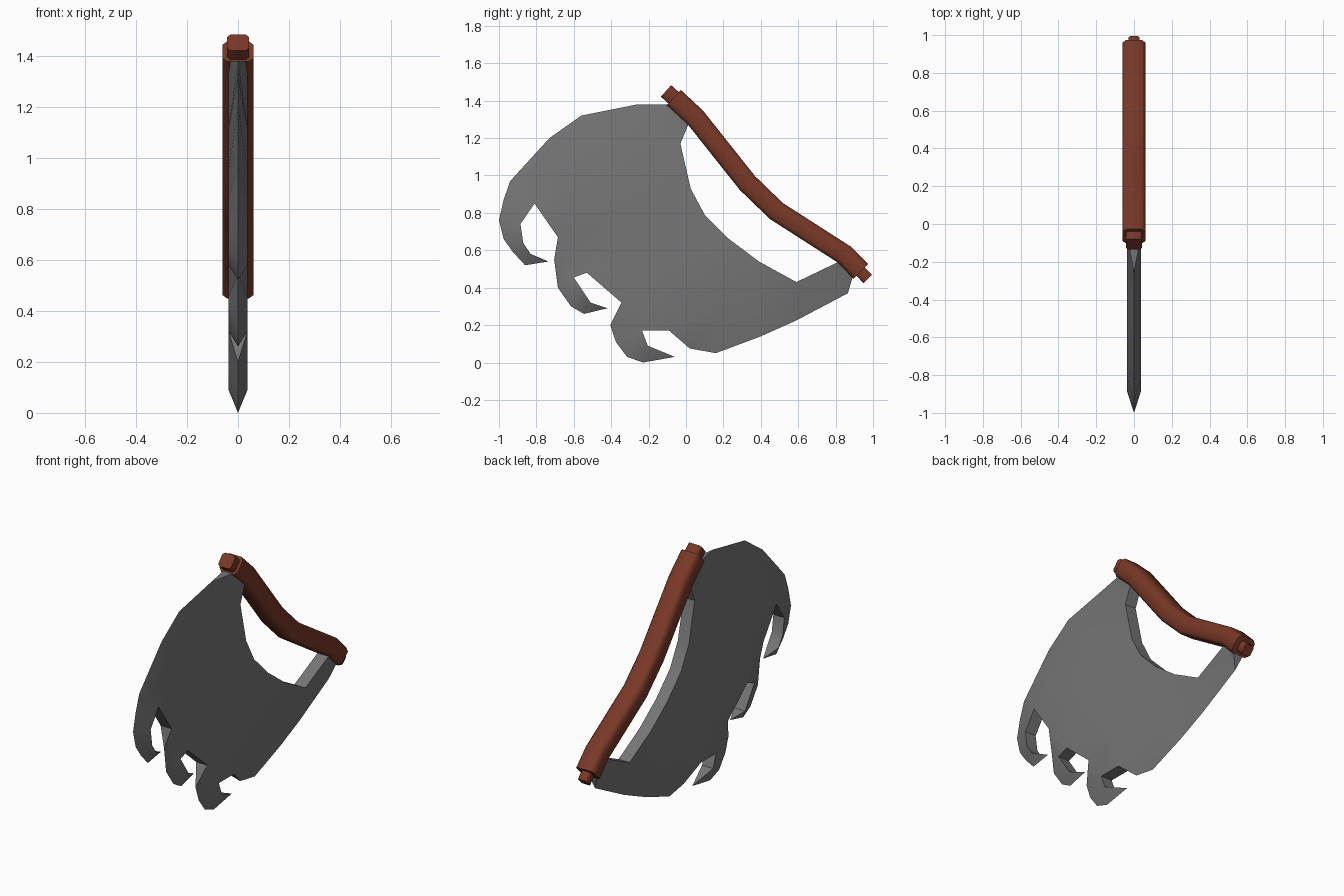
import bpy, bmesh, math
from mathutils import Vector
from mathutils.geometry import delaunay_2d_cdt

if "Cube" in bpy.data.objects:
    bpy.data.objects.remove(bpy.data.objects["Cube"])


def material(name, rgb):
    m = bpy.data.materials.new(name)
    m.diffuse_color = (*rgb, 1)
    m.use_nodes = True
    m.node_tree.nodes["Principled BSDF"].inputs["Base Color"].default_value = m.diffuse_color
    return m


steel = material("dark steel", (0.18, 0.18, 0.18))
wood = material("red brown wood", (0.19, 0.04, 0.02))


def finish(bm, name, mat, angle):
    bmesh.ops.recalc_face_normals(bm, faces=bm.faces[:])
    me = bpy.data.meshes.new(name)
    bm.to_mesh(me)
    bm.free()
    me.materials.append(mat)
    ob = bpy.data.objects.new(name, me)
    bpy.context.collection.objects.link(ob)
    bpy.ops.object.select_all(action='DESELECT')
    ob.select_set(True)
    bpy.context.view_layer.objects.active = ob
    bpy.ops.object.shade_smooth_by_angle(angle=math.radians(angle))
    return ob


# Blade outline in (y, z): runs of honed (knife edge) and thick (square edge) points
T = 0.037
runs = [
    (0, [(-.26, 1.38), (-.56, 1.32), (-.73, 1.20), (-.94, .97), (-.975, .87), (-1, .76),
         (-.975, .66), (-.925, .59), (-.86, .52), (-.735, .54)]),
    (T, [(-.83, .58), (-.87, .64), (-.885, .74), (-.81, .85), (-.685, .67)]),
    (0, [(-.705, .55), (-.685, .40), (-.615, .30), (-.545, .26), (-.42, .29)]),
    (T, [(-.51, .32), (-.60, .455), (-.53, .48), (-.345, .32)]),
    (0, [(-.405, .20), (-.375, .11), (-.315, .03), (-.23, 0), (-.06, .03)]),
    (T, [(-.205, .09), (-.235, .17), (-.09, .17)]),
    (0, [(.02, .075), (.16, .05), (.40, .14), (.59, .225), (.865, .37)]),
    (T, [(.895, .47), (.83, .545), (.59, .43), (.39, .54), (.23, .66), (.10, .79),
         (.025, .93), (-.03, 1.17), (.02, 1.29), (-.06, 1.38)]),
]
outline = [(p, t) for t, pts in runs for p in pts]
n = len(outline)
core = [(-.65, .95), (-.35, 1.12), (-.4, .75), (-.15, .45), (.2, .3)]
points = outline + [(p, T) for p in core]

bm = bmesh.new()
right = [bm.verts.new((t, *p)) for p, t in points]
left = [bm.verts.new((-t, *p)) if t else right[i] for i, (p, t) in enumerate(points)]
cdt = delaunay_2d_cdt([Vector(p) for p, t in points],
                      [(i, (i + 1) % n) for i in range(n)], [], 1, 1e-5)
for tri in cdt[2]:
    ids = [cdt[3][i][0] for i in tri]
    for side in (right, left):
        vs = [side[i] for i in ids]
        if not bm.faces.get(vs):
            bm.faces.new(vs)
# Square rim between the two sides
for i in range(n):
    j = (i + 1) % n
    loop = list(dict.fromkeys([right[i], right[j], left[j], left[i]]))
    if len(loop) > 2:
        bm.faces.new(loop)
finish(bm, "clawed_blade", steel, 35)


def bar(name, path, hx, hn, chamfer):
    """Chamfered square section swept along a path in the y-z plane."""
    pts = [Vector((0, *p)) for p in path]
    a, b, c = hx, hn, chamfer
    section = [(a, b - c), (a - c, b), (c - a, b), (-a, b - c),
               (-a, c - b), (c - a, -b), (a - c, -b), (a, c - b)]
    bm = bmesh.new()
    rings = []
    for i, p in enumerate(pts):
        d0 = (p - pts[max(i - 1, 0)]).normalized()
        d1 = (pts[min(i + 1, len(pts) - 1)] - p).normalized()
        d = (d0 + d1).normalized()
        nrm = Vector((0, -d.z, d.y))
        rings.append([bm.verts.new(p + Vector((x, 0, 0)) + nrm * h) for x, h in section])
    for r, s in zip(rings, rings[1:]):
        for k in range(8):
            bm.faces.new((r[k], r[k - 1], s[k - 1], s[k]))
    bm.faces.new(rings[0])
    bm.faces.new(rings[-1])
    return finish(bm, name, wood, 50)


# Bent grip with a stub at each end
bar("handle_grip", [(-.065, 1.417), (.05, 1.31), (.328, .96), (.483, .81),
                    (.845, .578), (.935, .487)], .06, .055, .018)
bar("handle_top_stub", [(-.04, 1.392), (-.107, 1.452)], .043, .041, .012)
bar("handle_bottom_stub", [(.91, .51), (.972, .447)], .03, .032, .01)
